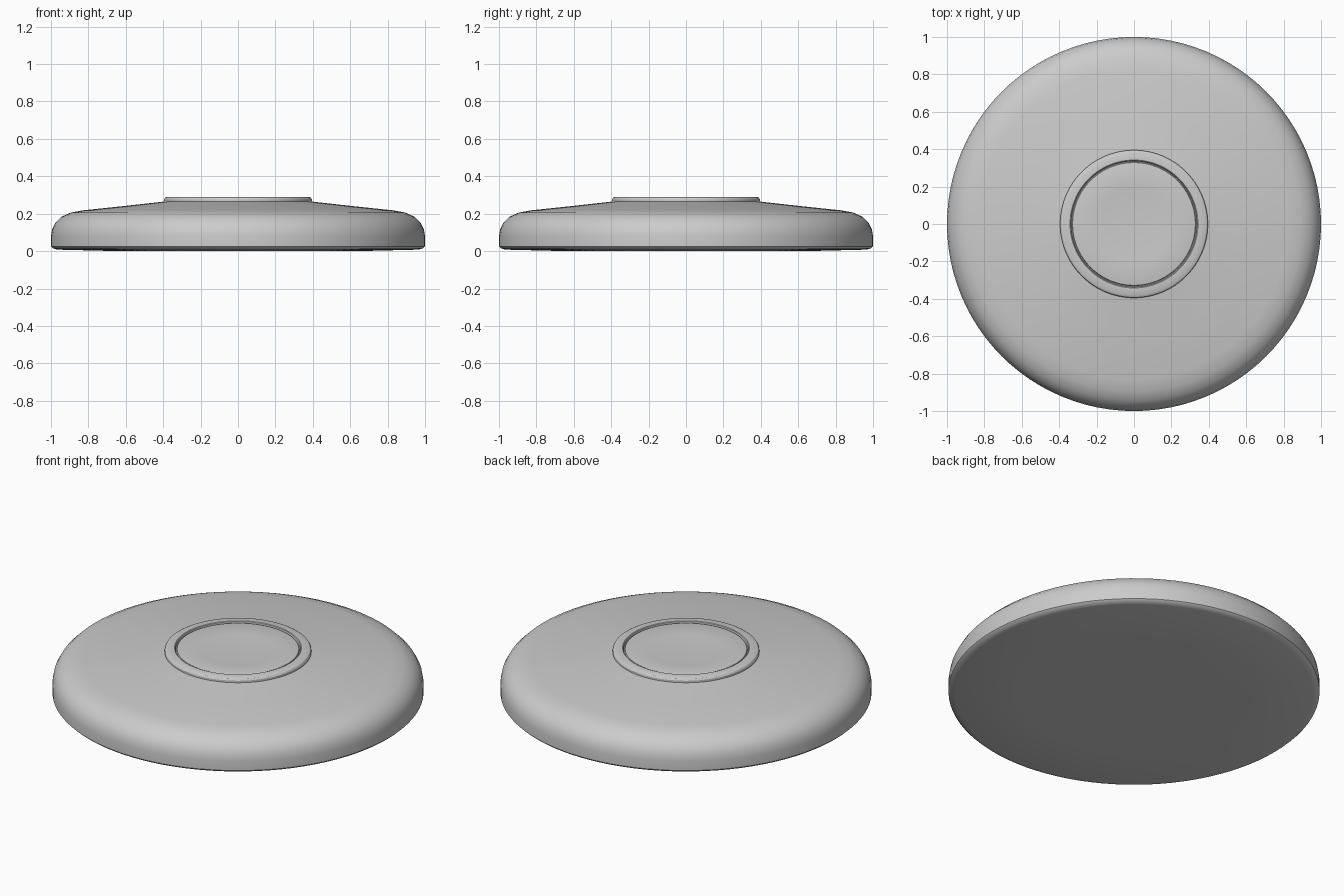
import bpy, bmesh, math

if "Cube" in bpy.data.objects:
    bpy.data.objects.remove(bpy.data.objects["Cube"])

def lathe(name, profile, steps=96, angle=30):
    """Revolve a closed (radius, z) profile around the z axis."""
    bm = bmesh.new()
    verts = [bm.verts.new((r, 0, z)) for r, z in profile]
    edges = [bm.edges.new(p) for p in zip(verts, verts[1:])]
    bmesh.ops.spin(bm, geom=verts + edges, cent=(0, 0, 0), axis=(0, 0, 1),
                   angle=math.tau, steps=steps)
    bmesh.ops.remove_doubles(bm, verts=bm.verts, dist=1e-5)
    bmesh.ops.recalc_face_normals(bm, faces=bm.faces)
    mesh = bpy.data.meshes.new(name)
    bm.to_mesh(mesh)
    bm.free()
    obj = bpy.data.objects.new(name, mesh)
    bpy.context.collection.objects.link(obj)
    bpy.ops.object.select_all(action='DESELECT')
    obj.select_set(True)
    bpy.context.view_layer.objects.active = obj
    bpy.ops.object.shade_smooth_by_angle(angle=math.radians(angle))
    return obj

# Domed disc with rounded shoulder, flat base and a raised rim on top
# around a shallow dished centre
lathe("disc_body", [
    (0, 0), (0.64, 0.0), (0.965, 0.008), (0.99, 0.015), (1.0, 0.025),
    (1.0, 0.08), (0.993, 0.12), (0.975, 0.153), (0.945, 0.183),
    (0.895, 0.206), (0.83, 0.218), (0.6, 0.242), (0.395, 0.265),
    (0.395, 0.277), (0.39, 0.285), (0.38, 0.29), (0.342, 0.29),
    (0.338, 0.287), (0.335, 0.273), (0.331, 0.273), (0.328, 0.283),
    (0.322, 0.285), (0.2, 0.276), (0, 0.271)])
